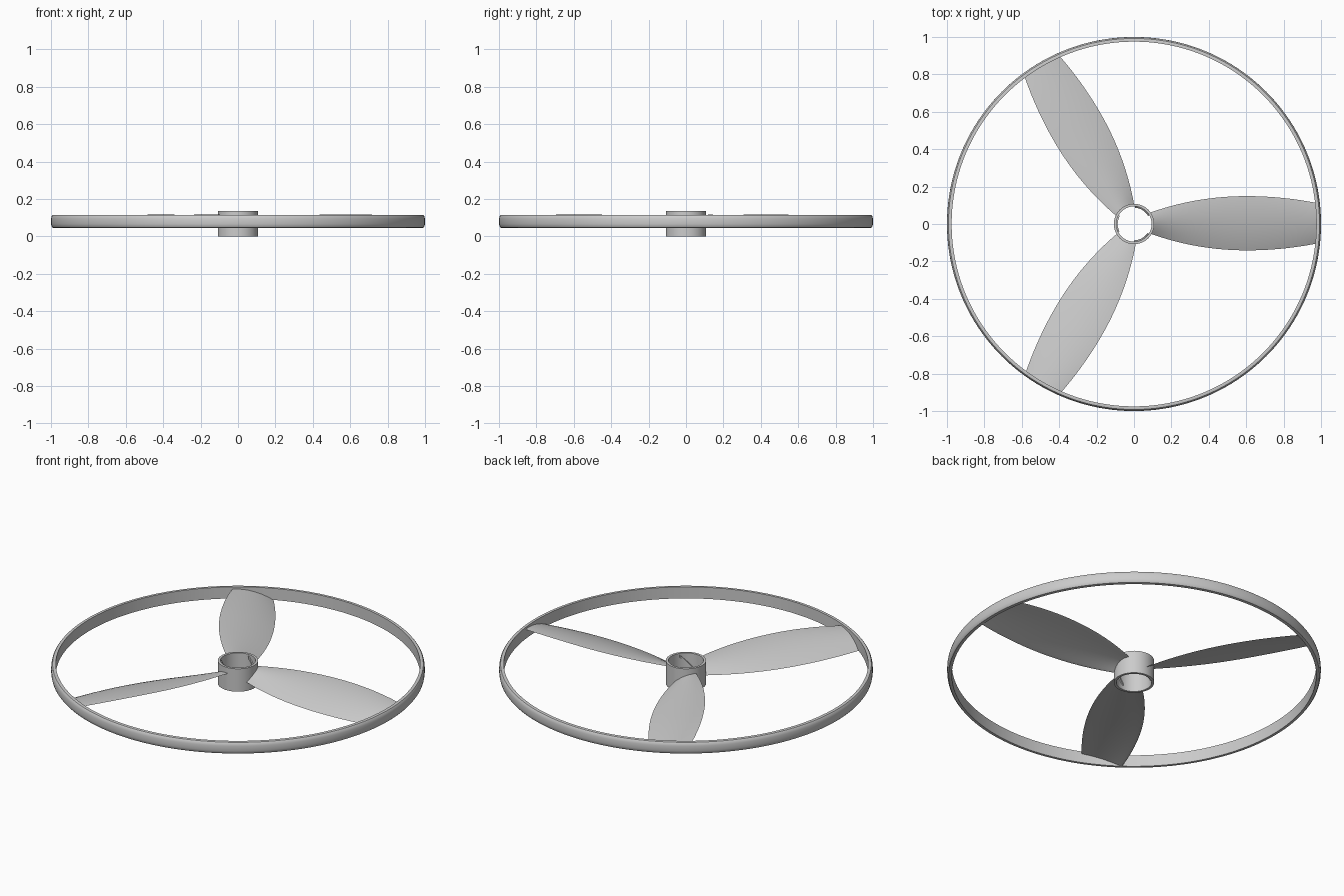
import bpy, bmesh, math

if "Cube" in bpy.data.objects:
    bpy.data.objects.remove(bpy.data.objects["Cube"])

grey = bpy.data.materials.new("light_grey")
grey.use_nodes = True
colour = (0.6, 0.6, 0.6, 1)
grey.diffuse_color = colour
grey.node_tree.nodes["Principled BSDF"].inputs["Base Color"].default_value = colour


def finish(name, bm, angle=40):
    bmesh.ops.remove_doubles(bm, verts=bm.verts, dist=1e-5)
    bmesh.ops.recalc_face_normals(bm, faces=bm.faces)
    mesh = bpy.data.meshes.new(name)
    bm.to_mesh(mesh)
    bm.free()
    mesh.materials.append(grey)
    obj = bpy.data.objects.new(name, mesh)
    bpy.context.collection.objects.link(obj)
    bpy.ops.object.select_all(action="DESELECT")
    obj.select_set(True)
    bpy.context.view_layer.objects.active = obj
    bpy.ops.object.shade_smooth_by_angle(angle=math.radians(angle))
    return obj


def loft(bm, sections, closed=False):
    """Skin a row of closed sections, capping the ends unless it loops."""
    rows = [[bm.verts.new(p) for p in s] for s in sections]
    n = len(rows[0])
    pairs = list(zip(rows, rows[1:]))
    if closed:
        pairs.append((rows[-1], rows[0]))
    else:
        bm.faces.new(rows[0])
        bm.faces.new(rows[-1])
    for a, b in pairs:
        for i in range(n):
            j = (i + 1) % n
            bm.faces.new((a[i], a[j], b[j], b[i]))


def polar(r, angle, z):
    return (r * math.cos(angle), r * math.sin(angle), z)


def revolve(name, profile, steps):
    bm = bmesh.new()
    turns = [math.tau * k / steps for k in range(steps)]
    loft(bm, [[polar(r, a, z) for r, z in profile] for a in turns], closed=True)
    return finish(name, bm)


# Outer ring: slim band with a bulged outer side
half = [(0.975, 0.034), (0.984, 0.035), (0.992, 0.033), (0.997, 0.026), (0.9995, 0.014)]
band = [(r, 0.08 - h) for r, h in half] + [(1.0, 0.08)] + [(r, 0.08 + h) for r, h in reversed(half)]
revolve("outer_ring", band, 160)

# Hub: open tube
revolve("hub", [(0.108, 0), (0.108, 0.135), (0.094, 0.135), (0.094, 0)], 64)


# Blade: cambered, pitched section lofted from hub to ring
def blade_section(r, count=14):
    s = (r - 0.62) / 0.52 if r < 0.62 else (r - 0.62) / 0.36
    width = 0.145 - (0.09 if s < 0 else 0.036) * s * s
    high = 0.117 - 0.016 * s * s
    low = 0.045 + (0.006 * s * s if s < 0 else 0)
    camber, thick = 0.016, 0.006

    def point(t, side):
        y = width * (2 * t - 1) + 0.004
        arch = 4 * t * (1 - t)
        z = low + (high - low) * t + camber * arch + side * thick * math.sqrt(arch)
        return (math.sqrt(r * r - y * y), y, z)

    # Cosine spacing keeps both edges round
    ts = [(1 - math.cos(math.pi * k / count)) / 2 for k in range(count + 1)]
    return [point(t, 0) for t in ts] + [point(t, -1) for t in reversed(ts[1:-1])]


def make_blade(number):
    bm = bmesh.new()
    loft(bm, [blade_section(0.1 + 0.88 * k / 32) for k in range(33)])
    blade = finish(f"blade_{number}", bm, 50)
    blade.rotation_euler.z = math.tau * (number - 1) / 3


# Slanted rib on the inner hub wall, opposite each blade
def make_rib(number):
    bm = bmesh.new()
    sections = []
    for k in range(13):
        f = k / 12
        a = math.radians(207 - 57 * f)
        z = 0.12 - 0.09 * f
        sections.append([polar(r, a, z + h) for r, h in
                         ((0.097, -0.007), (0.087, -0.007), (0.087, 0.007), (0.097, 0.007))])
    loft(bm, sections)
    rib = finish(f"hub_rib_{number}", bm)
    rib.rotation_euler.z = math.tau * (number - 1) / 3


for n in (1, 2, 3):
    make_blade(n)
    make_rib(n)
